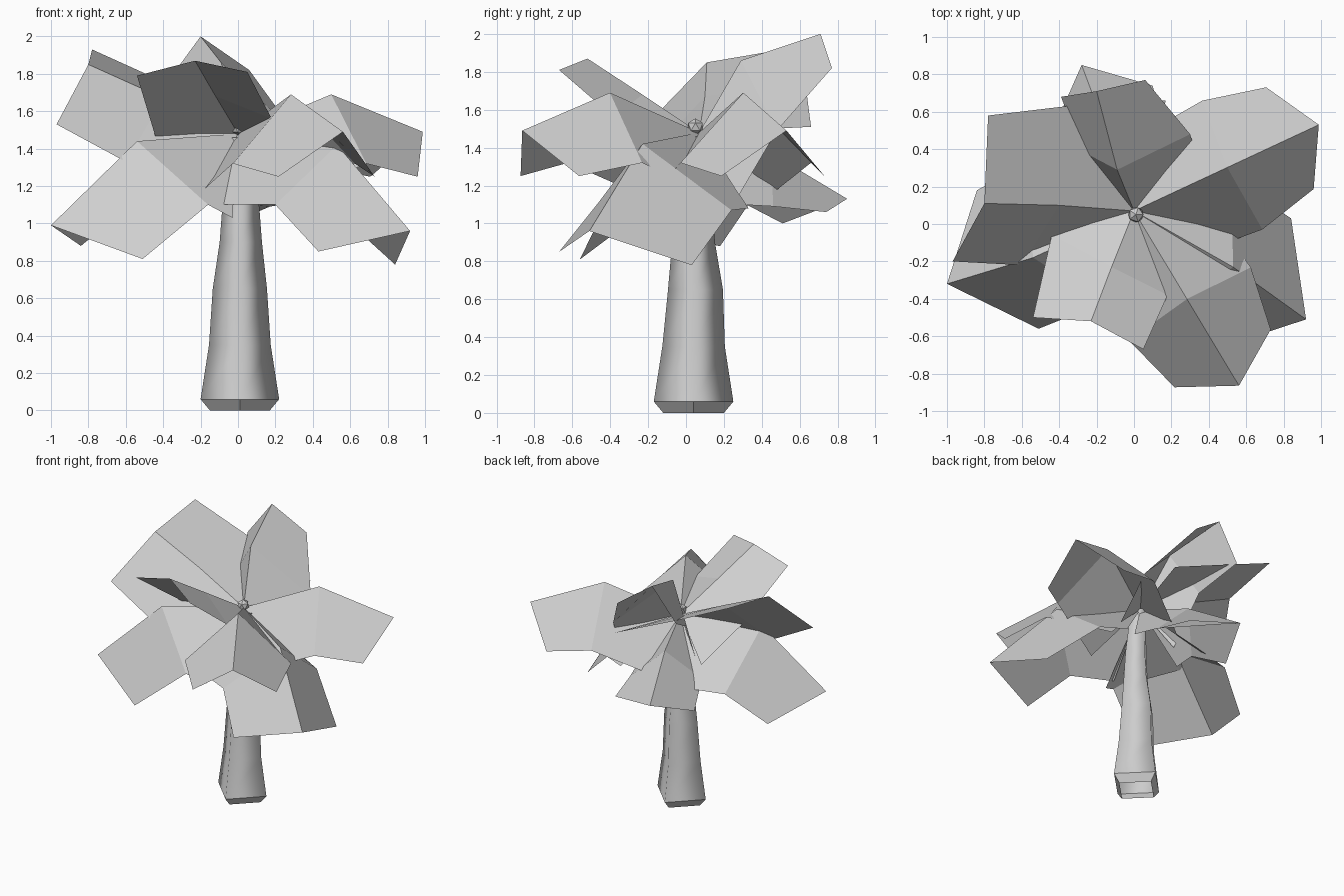
import bpy
import bmesh
from math import cos, sin, pi, radians
from mathutils import Vector, Matrix

cube = bpy.data.objects.get("Cube")
if cube:
    bpy.data.objects.remove(cube, do_unlink=True)

# One plain grey for the whole plant
grey = bpy.data.materials.new("light grey")
grey.use_nodes = True
grey.diffuse_color = (0.62, 0.62, 0.62, 1)
for node in grey.node_tree.nodes:
    if node.type == 'BSDF_PRINCIPLED':
        node.inputs["Base Color"].default_value = grey.diffuse_color

CROWN = Vector((0, .07, 1.48))


def finish(name, bm, outward=True):
    """Turn a bmesh into a named grey object."""
    if outward:
        bmesh.ops.recalc_face_normals(bm, faces=bm.faces)
    mesh = bpy.data.meshes.new(name)
    bm.to_mesh(mesh)
    bm.free()
    mesh.materials.append(grey)
    obj = bpy.data.objects.new(name, mesh)
    bpy.context.scene.collection.objects.link(obj)
    return obj


def leaf(name, rib, tip, left, right):
    """Folded leaf: a central rib from the crown with a side on each hand.

    Each side lists its corners beside the crown, the rib and the tip."""
    bm = bmesh.new()
    spine = [bm.verts.new(p) for p in (CROWN, rib, tip)]
    for side, flip in ((left, 1), (right, -1)):
        edge = [bm.verts.new(p) for p in side]
        for i in range(2):
            bm.faces.new((spine[i], spine[i + 1],
                          edge[i + 1], edge[i])[::flip])
    return finish(name, bm, outward=False)


def even_leaf(name, angle, rib, tip, side):
    """Symmetric leaf from (reach, half width, height) points."""
    turn = Matrix.Rotation(radians(angle), 3, 'Z')

    def place(point, hand=1):
        reach, width, height = point
        spot = turn @ Vector((reach, hand * width, 0))
        return (spot.x + CROWN.x, spot.y + CROWN.y, height)

    return leaf(name, place(rib), place(tip),
                [place(p) for p in side], [place(p, -1) for p in side])


# Trunk: open four-sided bent column as rings of (height, radius, x, y)
rings = [(0, .16, .01, .04), (.06, .21, .01, .04), (.35, .165, .01, .04),
         (.65, .145, .01, .05), (.9, .113, .015, .04),
         (1.1, .098, .015, .04), (1.46, .07, .01, .06)]
bm = bmesh.new()
loops = []
for z, radius, x, y in rings:
    loops.append([bm.verts.new((x + radius * cos(i * pi / 2),
                                y + radius * sin(i * pi / 2), z))
                  for i in range(4)])
for low, high in zip(loops, loops[1:]):
    for i in range(4):
        j = (i + 1) % 4
        face = bm.faces.new((low[i], low[j], high[j], high[i]))
        face.smooth = low is not loops[0]
for edge in bm.edges:
    if all(v in loops[1] for v in edge.verts):
        edge.smooth = False
finish("trunk", bm)

# Bud at the heart of the crown
bm = bmesh.new()
bmesh.ops.create_icosphere(bm, subdivisions=1, radius=.045,
                           matrix=Matrix.Translation((.01, .05, 1.51)))
finish("bud", bm)

# Arching leaves on the middle tier
for name, angle in (("arched_leaf_back_left", 25), ("arched_leaf_front", -59)):
    even_leaf(name, angle, (.55, 0, 1.69), (1.09, 0, 1.49),
              [(.1, .34, 1.13), (.58, .38, 1.32), (.92, .3, 1.25)])

# Drooping leaves on the lower tier
leaf("drooping_leaf_left", (.53, -.23, 1.42), (.92, -.51, .96),
     [(.34, .33, 1.08), (.52, .24, 1.07), (.84, .03, .78)],
     [(-.09, -.33, 1.1), (.2, -.47, 1.1), (.43, -.67, .85)])
leaf("drooping_leaf_right", (-.54, -.18, 1.44), (-1, -.32, .99),
     [(-.03, -.35, 1.03), (-.16, -.42, 1.1), (-.51, -.56, .81)],
     [(-.31, .4, 1.1), (-.57, .33, 1.1), (-.84, .18, .88)])
leaf("drooping_leaf_back", (-.13, .45, 1.37), (-.28, .85, 1.13),
     [(-.3, .12, 1.1), (-.32, .26, 1.13), (-.43, .51, 1)],
     [(.23, .28, 1.1), (.17, .46, 1.09), (.1, .74, 1.06)])

# Raised leaves on the upper tier
leaf("raised_leaf_front", (-.12, -.23, 1.68), (-.23, -.52, 1.87),
     [(.3, -.1, 1.33), (.18, -.38, 1.56), (.05, -.67, 1.81)],
     [(-.33, .28, 1.25), (-.44, -.06, 1.46), (-.54, -.5, 1.79)])
leaf("raised_leaf_right", (-.4, .1, 1.67), (-.8, .11, 1.85),
     [(-.2, -.28, 1.1), (-.6, -.22, 1.33), (-.97, -.2, 1.53)],
     [(.17, .66, 1.51), (-.36, .63, 1.74), (-.78, .58, 1.93)])
leaf("raised_leaf_back", (-.09, .29, 1.86), (-.2, .71, 2),
     [(-.22, .18, 1.2), (-.28, .39, 1.58), (-.39, .68, 1.74)],
     [(.36, .28, 1.15), (.3, .48, 1.49), (.06, .77, 1.82)])
